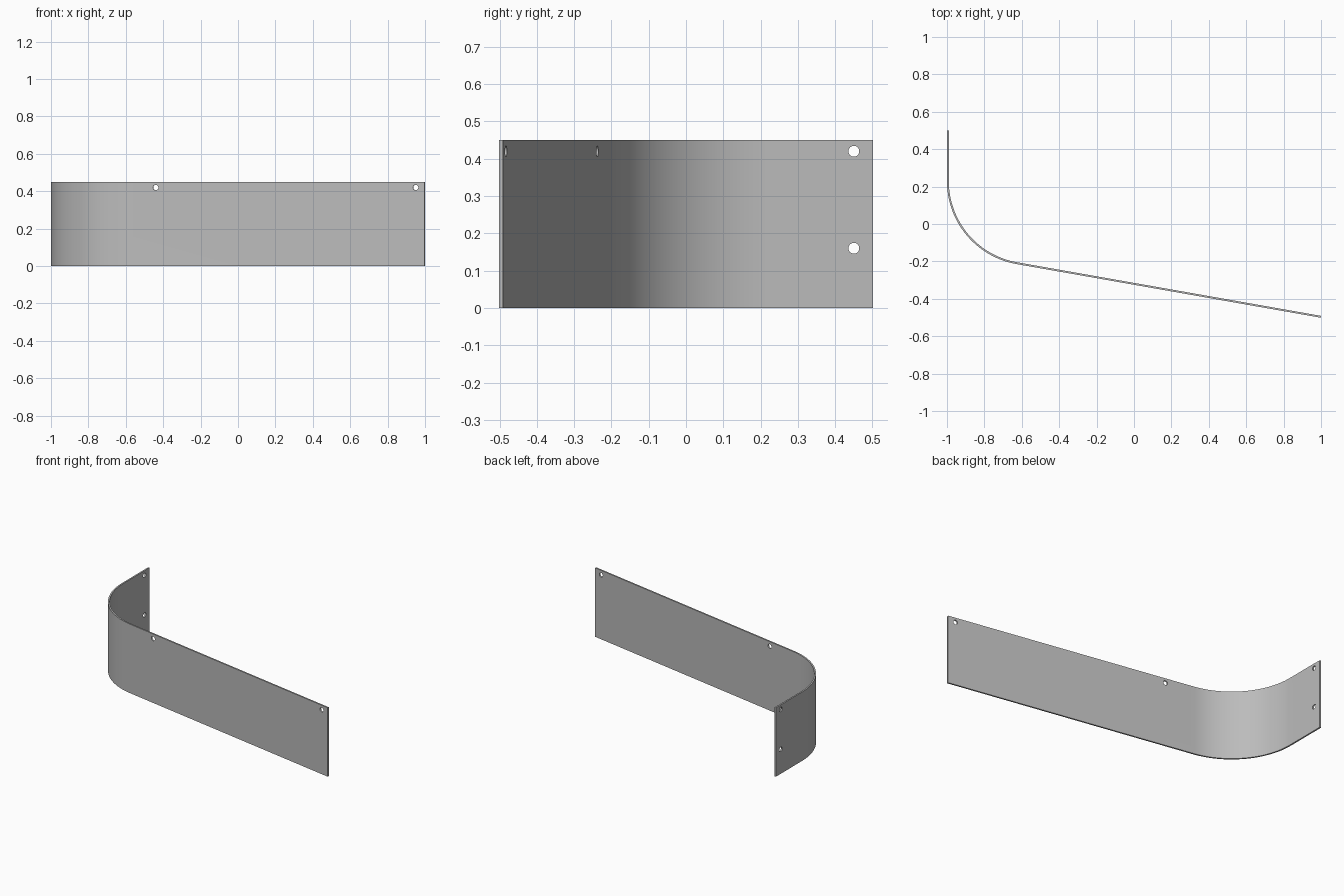
import bpy, bmesh
from math import radians, sin, cos, tan, pi
from mathutils import Vector, Matrix

cube = bpy.data.objects.get("Cube")
if cube:
    bpy.data.objects.remove(cube, do_unlink=True)

HEIGHT, THICK, RADIUS, SEGS = 0.45, 0.01, 0.45, 40
SLOPE = radians(10)          # long wing's angle to the x axis
HALF_Y = 0.501

steel = bpy.data.materials.new("grey steel")
steel.use_nodes = True
grey = (0.5, 0.5, 0.5, 1)
steel.diffuse_color = grey
steel.node_tree.nodes["Principled BSDF"].inputs["Base Color"].default_value = grey

# Outer line of the bent strip: short wing, rounded bend, long wing
end = Vector((1 - THICK * sin(SLOPE), -HALF_Y))
cx = -1 + RADIUS
tangent_x = cx - RADIUS * sin(SLOPE)
cy = end.y + (end.x - tangent_x) * tan(SLOPE) + RADIUS * cos(SLOPE)


def strip_line(offset):
    """Plan line of the strip, moved inwards by offset."""
    r = RADIUS - offset
    pts = [Vector((-1 + offset, HALF_Y))]
    for i in range(SEGS + 1):
        a = pi + (pi / 2 - SLOPE) * i / SEGS
        pts.append(Vector((cx + r * cos(a), cy + r * sin(a))))
    pts.append(end + offset * Vector((sin(SLOPE), cos(SLOPE))))
    return pts


def make_object(name, bm):
    bmesh.ops.recalc_face_normals(bm, faces=bm.faces)
    mesh = bpy.data.meshes.new(name)
    bm.to_mesh(mesh)
    bm.free()
    mesh.materials.append(steel)
    obj = bpy.data.objects.new(name, mesh)
    bpy.context.collection.objects.link(obj)
    return obj


# Bent plate: quads along the plan line, given thickness and height
bm = bmesh.new()
rings = []
for outer, inner in zip(strip_line(0), strip_line(THICK)):
    rings.append([bm.verts.new((p.x, p.y, z)) for p, z in
                  ((outer, 0), (inner, 0), (inner, HEIGHT), (outer, HEIGHT))])
for a, b in zip(rings, rings[1:]):
    for i in range(4):
        j = (i + 1) % 4
        bm.faces.new((a[i], a[j], b[j], b[i]))
bm.faces.new(rings[0])
bm.faces.new(rings[-1])
plate = make_object("bent_plate", bm)

# Screw holes: two in the short wing, two along the top of the long wing
def long_wing_y(x):
    return end.y + (end.x - x) * tan(SLOPE)

holes = [((-1, 0.45, z), Vector((1, 0, 0))) for z in (0.16, 0.42)]
holes += [((x, long_wing_y(x), 0.42), Vector((sin(SLOPE), cos(SLOPE), 0)))
          for x in (-0.44, 0.95)]
bm = bmesh.new()
for place, axis in holes:
    turn = axis.to_track_quat('Z', 'Y').to_matrix().to_4x4()
    bmesh.ops.create_cone(bm, cap_ends=True, segments=32, radius1=0.0145,
                          radius2=0.0145, depth=0.06,
                          matrix=Matrix.Translation(place) @ turn)
cutter = make_object("hole_cutter", bm)
cutter.hide_render = True

bpy.ops.object.select_all(action='DESELECT')
plate.select_set(True)
bpy.context.view_layer.objects.active = plate
cut = plate.modifiers.new("screw holes", 'BOOLEAN')
cut.operation = 'DIFFERENCE'
cut.solver = 'EXACT'
cut.object = cutter
bpy.ops.object.modifier_apply(modifier=cut.name)
bpy.data.objects.remove(cutter, do_unlink=True)
bpy.ops.object.shade_smooth_by_angle(angle=radians(30))
